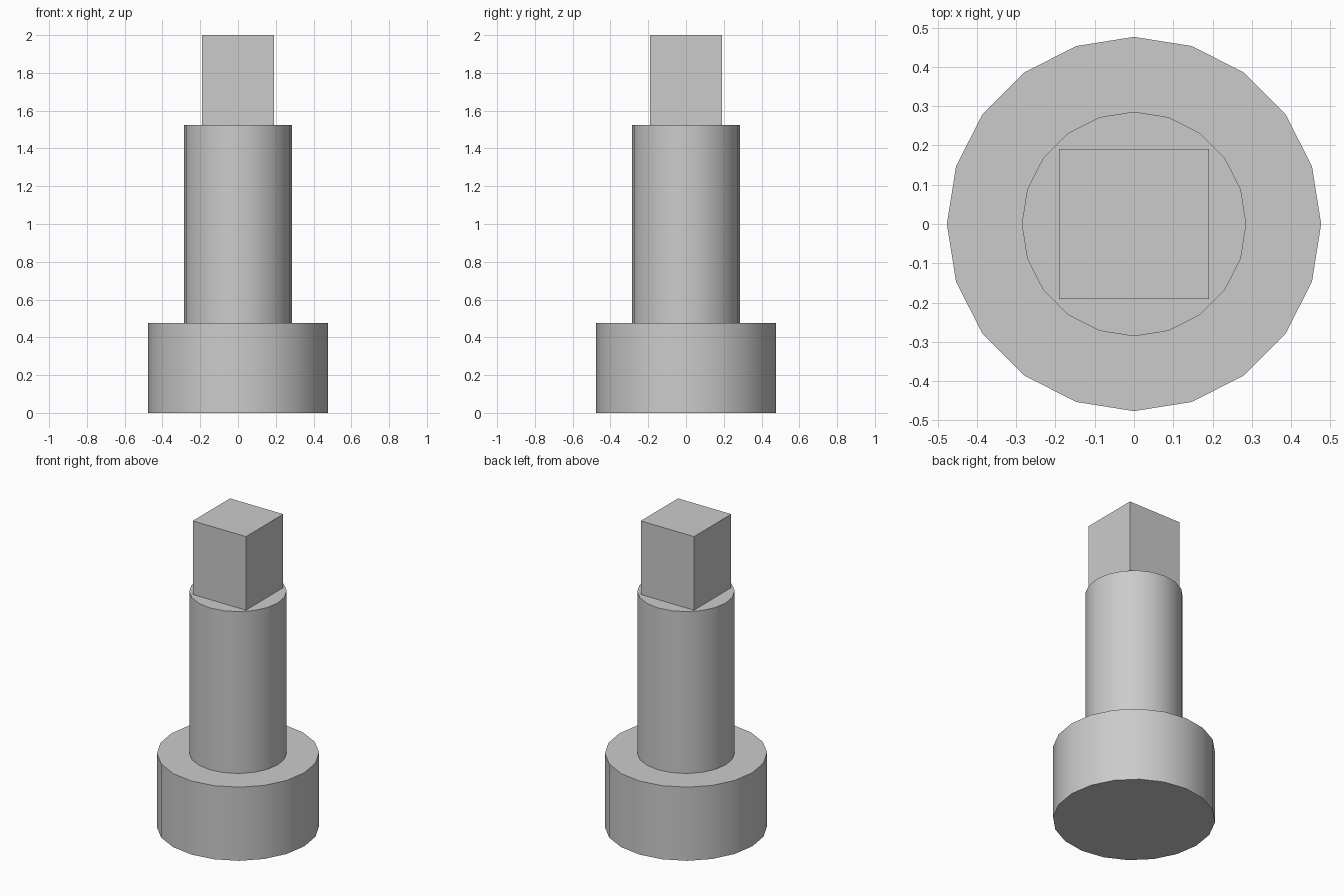
import bpy
import math

default = bpy.data.objects.get("Cube")
if default:
    bpy.data.objects.remove(default, do_unlink=True)

# Single plain grey for the whole pin
grey = bpy.data.materials.new("light_grey")
grey.use_nodes = True
COLOUR = (0.6, 0.6, 0.6, 1)
grey.diffuse_color = COLOUR
grey.node_tree.nodes["Principled BSDF"].inputs["Base Color"].default_value = COLOUR

UNIT = 2 / 21            # the pin is 21 units tall
SIDES = 20


def finish(name):
    obj = bpy.context.object
    obj.name = obj.data.name = name
    obj.data.materials.append(grey)
    return obj


def round_section(name, radius, bottom, top):
    bpy.ops.mesh.primitive_cylinder_add(
        vertices=SIDES, radius=radius, depth=top - bottom,
        location=(0, 0, (bottom + top) / 2))
    bpy.ops.object.shade_smooth_by_angle(angle=math.radians(30))
    return finish(name)


# Wide foot and slimmer shaft
round_section("base_collar", 5 * UNIT, 0, 5 * UNIT)
round_section("shaft", 3 * UNIT, 5 * UNIT, 16 * UNIT)

# Square drive end
bpy.ops.mesh.primitive_cube_add(size=1, location=(0, 0, 18.5 * UNIT))
head = bpy.context.object
head.scale = (4 * UNIT, 4 * UNIT, 5 * UNIT)
bpy.ops.object.transform_apply(location=False, rotation=False, scale=True)
finish("square_head")
